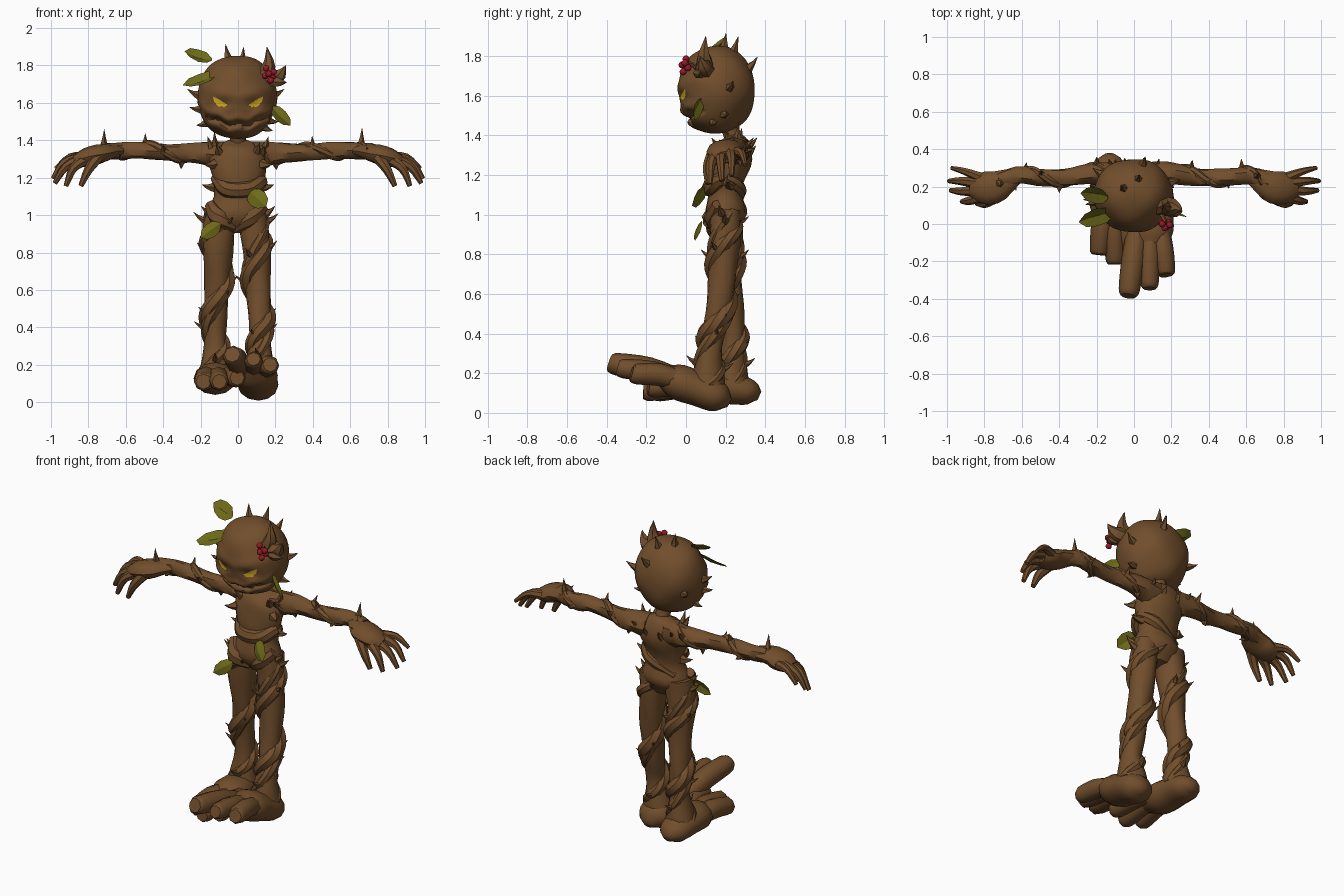
import bpy, bmesh, math, random
from math import sin, cos, pi, exp
from mathutils import Vector
from mathutils.bvhtree import BVHTree

cube = bpy.data.objects.get("Cube")
if cube:
    bpy.data.objects.remove(cube, do_unlink=True)
random.seed(4)


def material(name, rgb):
    m = bpy.data.materials.new(name)
    m.use_nodes = True
    m.diffuse_color = (*rgb, 1)
    m.node_tree.nodes["Principled BSDF"].inputs["Base Color"].default_value = (*rgb, 1)
    return m


bark = material("brown_bark", (0.165, 0.076, 0.025))
green = material("olive_leaf", (0.155, 0.145, 0.01))
red = material("red_berry", (0.3, 0.01, 0.02))
gold = material("gold_eye", (0.68, 0.42, 0.02))


def finish(name, bm, mat, angle=40):
    bmesh.ops.recalc_face_normals(bm, faces=bm.faces[:])
    me = bpy.data.meshes.new(name)
    bm.to_mesh(me)
    bm.free()
    me.materials.append(mat)
    for p in me.polygons:
        p.use_smooth = True
    me.set_sharp_from_angle(angle=math.radians(angle))
    ob = bpy.data.objects.new(name, me)
    bpy.context.collection.objects.link(ob)


def frames(pts, n):
    """Smooth path through (x, y, z, radius) points: centre, radius, side, normal."""
    p = [Vector(q) for q in pts]
    p = [2 * p[0] - p[1]] + p + [2 * p[-1] - p[-2]]
    rows = []
    for k in range(n + 1):
        f = k / n * (len(pts) - 1)
        i = min(int(f), len(pts) - 2)
        t = f - i
        a, b, c, d = p[i:i + 4]
        rows.append(b + 0.5 * t * (c - a + t * (2 * a - 5 * b + 4 * c - d + t * (3 * (b - c) + d - a))))
    whole = (rows[-1] - rows[0]).to_3d().normalized()
    ref = Vector((0, 1, 0)) if abs(whole.z) > 0.8 else Vector((0, 0, 1))
    out = []
    for k, row in enumerate(rows):
        t = (rows[min(k + 1, n)] - rows[max(k - 1, 0)]).to_3d().normalized()
        u = ref.cross(t).normalized()
        out.append((row.to_3d(), max(row.w, 0.001), u, t.cross(u)))
    return out


def tube(bm, pts, n=12, sides=10, squash=1.0, wobble=0.0):
    rings = []
    for k, (c, r, u, v) in enumerate(frames(pts, n)):
        ring = []
        for j in range(sides):
            a = 2 * pi * j / sides
            w = r * (1 + wobble * sin(3 * a + k * 0.9))
            ring.append(bm.verts.new(c + u * cos(a) * w + v * sin(a) * w * squash))
        rings.append(ring)
    for a, b in zip(rings, rings[1:]):
        for j in range(sides):
            i = (j + 1) % sides
            bm.faces.new((a[j], a[i], b[i], b[j]))
    bm.faces.new(rings[0])
    bm.faces.new(rings[-1])


def thorn(bm, base, direction, length=0.06, r=0.024):
    d = Vector(direction).normalized()
    base = Vector(base) - d * 0.015
    mid, tip = base + d * length * 0.5, base + d * length + Vector((0, 0, length * 0.2))
    tube(bm, [(*base, r), (*mid, r * 0.5), (*tip, 0.001)], 3, 5)


def vine(bm, pts, turns, phase, r=0.024, every=5):
    """Root wound around a limb and half sunk into it, with thorns."""
    n = 30
    path = []
    for k, (c, rad, u, v) in enumerate(frames(pts, n)):
        a = phase + turns * 2 * pi * k / n
        out = u * cos(a) + v * sin(a)
        p = c + out * rad * 0.8
        path.append((*p, r * (0.5 + 0.5 * sin(pi * k / n))))
        if k % every == 2:
            thorn(bm, c + out * rad, out + Vector((0, 0, 0.35)), random.uniform(0.05, 0.08))
    tube(bm, path, 50, 7)


# Torso, neck and waist roots
bm = bmesh.new()
torso = [(0, .21, .91, .07), (0, .2, 1, .155), (0, .2, 1.1, .125), (0, .205, 1.2, .14),
         (0, .23, 1.3, .155), (0, .235, 1.37, .115), (0, .23, 1.4, .05)]
tube(bm, torso, 18, 16, 0.68, 0.04)
tube(bm, [(0, .24, 1.34, .055), (0, .23, 1.4, .042), (0, .2, 1.48, .05)], 6, 10)
tube(bm, [(-.13, .2, 1.2, .02), (-.06, .135, 1.14, .045), (.06, .13, 1.14, .045),
          (.125, .19, 1.18, .035), (.06, .27, 1.13, .035), (-.1, .25, 1.05, .02)], 24, 8)
tube(bm, [(-.15, .18, 1.06, .03), (-.1, .13, .98, .05), (-.02, .15, .93, .02)], 8, 7)
tube(bm, [(.14, .16, 1.05, .03), (.06, .135, .98, .045), (-.01, .16, .92, .015)], 8, 7)
for s in (1, -1):
    for base, d in (((.14, .22, 1.36), (.5, -.4, 1)), ((.1, .17, 1.34), (.4, -1, .8)),
                    ((.12, .3, 1.33), (.3, 1, .5)), ((.05, .31, 1.3), (0, 1, .8)),
                    ((.14, .22, 1.15), (1, -.2, 0)), ((.15, .18, 1.01), (1, -.3, .5)),
                    ((.14, .16, 1.27), (1, -.8, -.2))):
        thorn(bm, (base[0] * s, *base[1:]), (d[0] * s, *d[1:]), .07, .03)
finish("torso", bm, bark)

# Arms and hands
fingers = [[(.75, .14, 1.31, .034), (.8, .11, 1.24, .025), (.84, .11, 1.155, .014)],
           [(.81, .15, 1.3, .032), (.88, .125, 1.25, .024), (.92, .12, 1.155, .013)],
           [(.83, .18, 1.3, .032), (.92, .175, 1.26, .023), (.98, .18, 1.17, .013)],
           [(.83, .22, 1.31, .032), (.93, .23, 1.28, .022), (.99, .23, 1.195, .012)],
           [(.81, .245, 1.31, .03), (.9, .28, 1.31, .02), (.975, .3, 1.25, .011)]]
arm = [(.08, .25, 1.32, .08), (.2, .27, 1.33, .06), (.35, .25, 1.335, .046), (.5, .25, 1.345, .046),
       (.62, .26, 1.345, .046), (.72, .23, 1.34, .045)]
palm = [(.62, .258, 1.345, .04), (.68, .23, 1.34, .065), (.75, .195, 1.325, .088), (.82, .195, 1.305, .082),
        (.87, .2, 1.29, .05)]
for side, s in (("left", 1), ("right", -1)):
    def flip(pts):
        return [(x * s, y, z, r) for x, y, z, r in pts]
    bm = bmesh.new()
    tube(bm, flip(arm), 16, 10, 1, 0.06)
    vine(bm, flip(arm), 2.2, 1 + s, .022, 4)
    finish(side + "_arm", bm, bark)
    bm = bmesh.new()
    tube(bm, flip(palm), 10, 12, 0.6)
    for f in fingers:
        tube(bm, flip(f), 6, 7)
    finish(side + "_hand", bm, bark)

# Legs, one a step ahead of the other
legs = {"left": [(.08, .2, 1.02, .08), (.095, .195, .85, .076), (.108, .18, .65, .069),
                 (.115, .15, .45, .061), (.12, .12, .3, .06), (.11, .11, .15, .09)],
        "right": [(-.09, .2, 1.02, .088), (-.108, .2, .85, .084), (-.11, .215, .65, .068),
                  (-.12, .235, .45, .06), (-.12, .235, .3, .06), (-.125, .23, .15, .09)]}
for side, pts in legs.items():
    bm = bmesh.new()
    tube(bm, pts, 20, 12, 1, 0.05)
    phase = 0 if side == "left" else pi
    vine(bm, pts, 2.5, phase, .045)
    vine(bm, pts, 1.6, phase + 2.5, .035, 6)
    finish(side + "_leg", bm, bark)

# Feet with three long toes each; the left foot tips up
feet = {"left": ([(.11, .22, .05, .03), (.11, .165, .078, .1), (.1, .06, .12, .112),
                  (.09, -.05, .16, .115), (.08, -.14, .195, .05)],
                 [(-.03, -.385, .255, .057), (.083, -.345, .23, .049), (.172, -.275, .2, .052)]),
        "right": ([(-.13, .37, .085, .03), (-.13, .32, .105, .085), (-.13, .2, .125, .105),
                   (-.12, .08, .125, .11), (-.11, -.02, .12, .05)],
                  [(-.185, -.165, .11, .054), (-.1, -.215, .11, .052), (-.005, -.19, .13, .052)])}
for side, (sole, toes) in feet.items():
    bm = bmesh.new()
    tube(bm, sole, 14, 12, 0.77)
    ball = Vector(sole[3])
    for tip in toes:
        end = Vector(tip)
        root = Vector((ball.x + (tip[0] - ball.x) * 0.6, ball.y + 0.03, ball.z, 0))
        path = [root.lerp(end, f) for f in (0, 0.45, 0.9, 1)]
        path[1].z += 0.015
        tube(bm, [(*p.to_3d(), tip[3] * k) for p, k in zip(path, (0.95, 1.1, 1, 0.75))], 9, 8, 1)
    finish(side + "_foot", bm, bark, 50)

# Head with eye sockets, nose ridge and a jagged grinning mouth
centre = Vector((-.005, .155, 1.63))
bm = bmesh.new()
bmesh.ops.create_icosphere(bm, subdivisions=5, radius=1)
for v in bm.verts:
    d = v.co.copy()
    p = centre + Vector((d.x * .212, d.y * .195, d.z * .225))
    lump = 1 + .025 * sin(5 * d.x + 2) * cos(4 * d.z + 3 * d.y)
    p = centre + (p - centre) * lump
    front = max(0, min(1, -d.y * 2.5 - 0.2))
    x = abs(p.x)
    mouth = p.z - (1.482 + 1.8 * x * x + .008 * cos(60 * x))
    push = .03 * exp(-(mouth / .012) ** 2) * (x < .17)
    push += .02 * exp(-((x - .09) / .045) ** 2 - ((p.z - 1.595) / .025) ** 2)
    push -= .008 * exp(-((p.z - 1.635 - .25 * x) / .03) ** 2)
    push -= .02 * exp(-((mouth + .04) / .03) ** 2)
    push -= .015 * exp(-((mouth - .03) / .02) ** 2)
    p.y += push * front
    v.co = p
tree = BVHTree.FromBMesh(bm)
finish("head", bm, bark, 50)

# Head thorns and a broken branch
bm = bmesh.new()
for d in ((-.25, .2, 1), (.15, .5, 1), (.3, 1, .6), (-1, -.1, .05), (-.95, -.2, -.3),
          (-.8, 0, -.65), (.7, -.1, -.75), (.85, .2, -.6), (1, .35, .05), (-.85, .6, -.2)):
    d = Vector(d).normalized()
    base = centre + Vector((d.x * .2, d.y * .185, d.z * .21))
    thorn(bm, base, d + Vector((0, 0, .2)), .085, .034)
tube(bm, [(.13, .1, 1.73, .06), (.165, .09, 1.8, .035), (.155, .1, 1.9, .001)], 6, 6)
tube(bm, [(.14, .1, 1.73, .05), (.21, .09, 1.74, .045), (.24, .08, 1.77, .02), (.255, .07, 1.8, .001)], 6, 6)
tube(bm, [(.16, .08, 1.72, .03), (.22, .06, 1.71, .025), (.26, .07, 1.71, .001)], 5, 6)
finish("head_thorns", bm, bark)

# Slanted eyes laid on the face
for side, s in (("left", 1), ("right", -1)):
    bm = bmesh.new()
    ring = []
    for x, z in ((.135, 1.635), (.09, 1.614), (.048, 1.588), (.075, 1.576), (.108, 1.58), (.127, 1.602)):
        hit = tree.ray_cast(Vector((x * s, -1, z)), Vector((0, 1, 0)))[0]
        ring.append(bm.verts.new(hit + Vector((0, -.008, 0))))
    hub = tree.ray_cast(Vector((.098 * s, -1, 1.597)), Vector((0, 1, 0)))[0]
    hub = bm.verts.new(hub + Vector((0, -.008, 0)))
    for a, b in zip(ring, ring[1:] + ring[:1]):
        bm.faces.new((a, b, hub))
    finish(side + "_eye", bm, gold)


# Folded leaves
def leaf(name, base, tip, across, width):
    base, tip, side = Vector(base), Vector(tip), Vector(across).normalized()
    fold = (tip - base).cross(side).normalized() * width * 0.3
    bm = bmesh.new()
    rows = []
    for f, w in ((0, .2), (.2, .85), (.5, 1), (.8, .75), (1, .03)):
        c = base.lerp(tip, f) + fold * sin(pi * f)
        rows.append([bm.verts.new(q) for q in (c - side * w * width - fold * w, c, c + side * w * width - fold * w)])
    for a, b in zip(rows, rows[1:]):
        for i in (0, 1):
            bm.faces.new((a[i], a[i + 1], b[i + 1], b[i]))
    finish(name, bm, green, 20)


leaf("crown_leaf", (-.14, .145, 1.83), (-.285, .165, 1.875), (0, .8, .6), .055)
leaf("temple_leaf", (-.11, .06, 1.755), (-.295, .01, 1.695), (-.1, .8, .5), .055)
leaf("cheek_leaf", (.18, .08, 1.58), (.28, .04, 1.48), (.6, -.4, .6), .038)
leaf("hip_leaf", (.06, .1, 1.13), (.15, .03, 1.045), (.7, -.1, .65), .052)
leaf("thigh_leaf", (-.095, .08, .955), (-.2, .04, .88), (.5, -.1, -.8), .04)

# Berries on a short stem
bm = bmesh.new()
for p in ((.15, 0, 1.785), (.19, -.005, 1.765), (.165, -.02, 1.755), (.145, .01, 1.745),
          (.175, -.015, 1.72), (.185, .01, 1.74)):
    geo = bmesh.ops.create_icosphere(bm, subdivisions=2, radius=.018)
    bmesh.ops.translate(bm, verts=geo["verts"], vec=p)
finish("berries", bm, red)
bm = bmesh.new()
tube(bm, [(.14, .06, 1.73, .012), (.165, .02, 1.765, .01), (.165, 0, 1.75, .008)], 5, 5)
finish("berry_stem", bm, bark)
